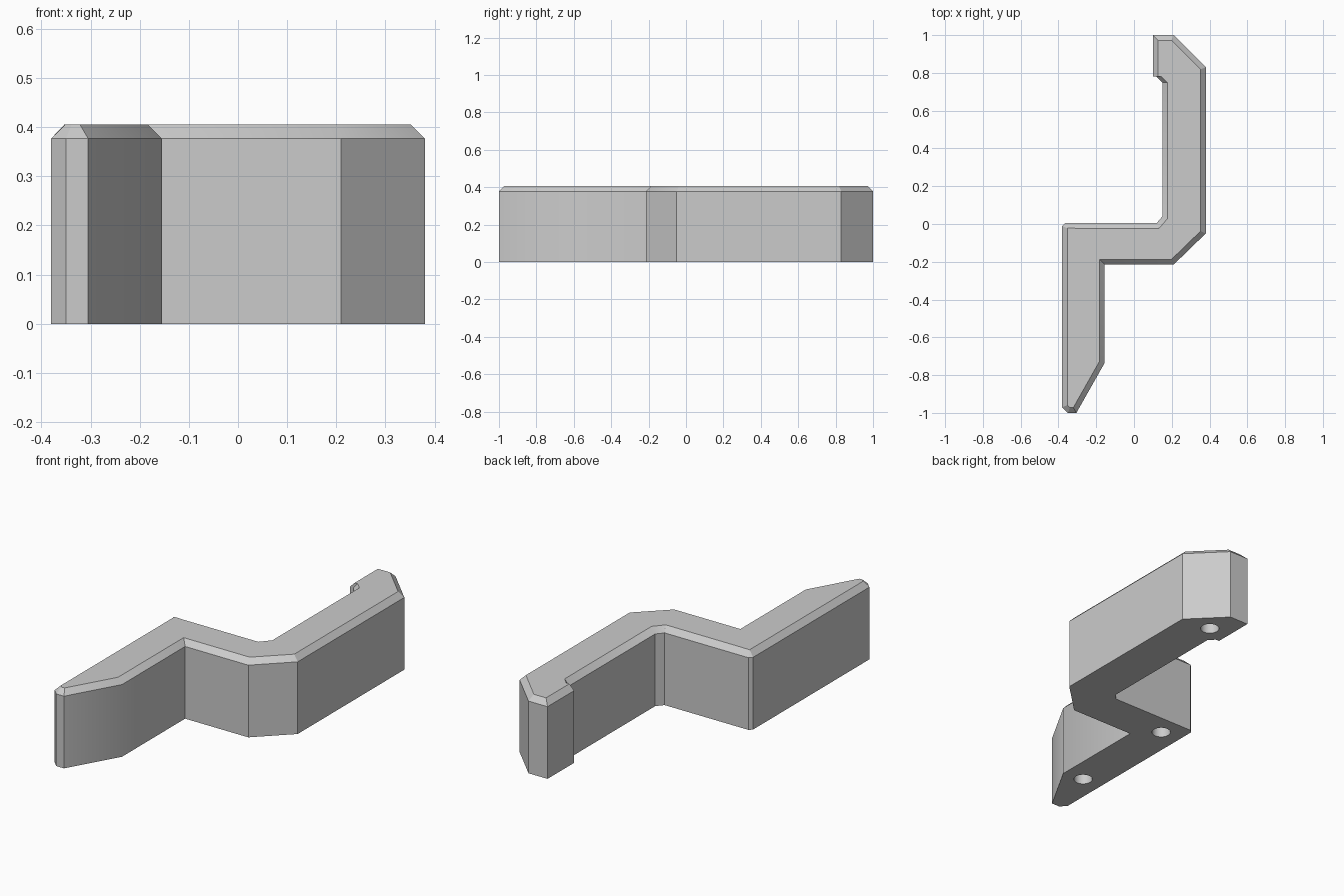
import bpy, bmesh, math
from mathutils import Vector

cube = bpy.data.objects.get("Cube")
if cube:
    bpy.data.objects.remove(cube, do_unlink=True)

HEIGHT, BEVEL = 0.405, 0.028

# Plan outline, counter-clockwise: x, y, bevel width of the edge that starts here
OUTLINE = [
    (-0.38, -0.97, BEVEL), (-0.35, -1.0, BEVEL), (-0.305, -1.0, BEVEL),
    (-0.155, -0.735, BEVEL), (-0.155, -0.215, BEVEL), (0.21, -0.215, BEVEL),
    (0.38, -0.05, BEVEL), (0.38, 0.83, BEVEL), (0.21, 1.0, BEVEL),
    (0.10, 1.0, BEVEL), (0.10, 0.78, 0), (0.12, 0.78, 0.018),
    (0.15, 0.75, BEVEL), (0.15, 0.04, BEVEL), (0.12, 0.005, BEVEL),
    (-0.365, 0.005, BEVEL), (-0.38, -0.01, BEVEL),
]
HOLES = [(-0.268, -0.715), (-0.265, -0.105), (0.215, 0.845)]
HOLE_RADIUS, HOLE_DEPTH = 0.046, 0.2


def inset(outline):
    """Move each edge inwards by its bevel width and return the new corners."""
    n = len(outline)
    pts = [Vector((x, y)) for x, y, _ in outline]
    lines = []
    for i in range(n):
        d = (pts[(i + 1) % n] - pts[i]).normalized()
        lines.append((pts[i] + Vector((-d.y, d.x)) * outline[i][2], d))
    corners = []
    for i in range(n):
        (p, d), (q, e) = lines[i - 1], lines[i]
        t = (q - p).cross(e) / d.cross(e)
        corners.append(p + d * t)
    return corners


def make_object(name, bm):
    mesh = bpy.data.meshes.new(name)
    bmesh.ops.recalc_face_normals(bm, faces=bm.faces)
    bm.to_mesh(mesh)
    bm.free()
    obj = bpy.data.objects.new(name, mesh)
    bpy.context.collection.objects.link(obj)
    return obj


# Material
grey = bpy.data.materials.new("plain grey")
grey.use_nodes = True
grey.diffuse_color = (0.6, 0.6, 0.6, 1)
grey.node_tree.nodes["Principled BSDF"].inputs["Base Color"].default_value = (0.6, 0.6, 0.6, 1)

# Bracket body: straight walls with a chamfered top rim
bm = bmesh.new()
plan = [Vector((x, y)) for x, y, _ in OUTLINE]
rings = [[bm.verts.new((p.x, p.y, z)) for p in ring] for ring, z in
         ((plan, 0), (plan, HEIGHT - BEVEL), (inset(OUTLINE), HEIGHT))]
for low, high in zip(rings, rings[1:]):
    for i in range(len(low)):
        bm.faces.new((low[i - 1], low[i], high[i], high[i - 1]))
bm.faces.new(rings[0][::-1])
bm.faces.new(rings[-1])
bracket = make_object("bracket", bm)
bracket.data.materials.append(grey)

# Round blind holes in the underside
bm = bmesh.new()
for x, y in HOLES:
    made = bmesh.ops.create_cone(bm, cap_ends=True, segments=32, radius1=HOLE_RADIUS,
                                 radius2=HOLE_RADIUS, depth=HOLE_DEPTH * 2)
    bmesh.ops.translate(bm, verts=made["verts"], vec=(x, y, 0))
cutter = make_object("hole_cutter", bm)
cutter.data.materials.append(grey)

cut = bracket.modifiers.new("holes", "BOOLEAN")
cut.operation, cut.object, cut.solver = "DIFFERENCE", cutter, "EXACT"
bpy.ops.object.select_all(action="DESELECT")
bracket.select_set(True)
bpy.context.view_layer.objects.active = bracket
bpy.ops.object.modifier_apply(modifier="holes")
bpy.data.objects.remove(cutter, do_unlink=True)
bpy.ops.object.shade_smooth_by_angle(angle=math.radians(31))
